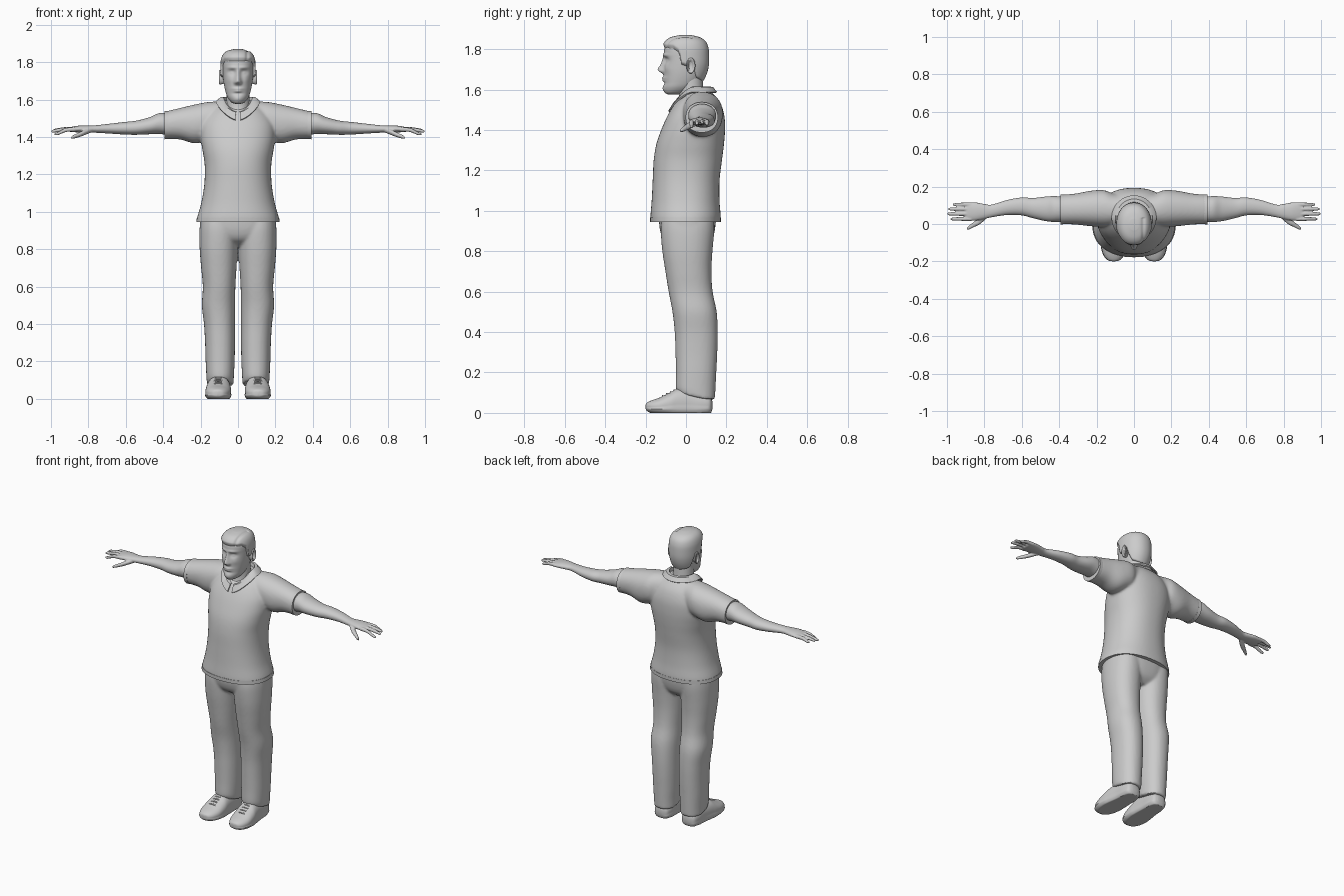
import bpy, bmesh, math
from mathutils import Vector


def spline(keys, steps):
    """Catmull-Rom interpolation through rows of numbers."""
    out = []
    for i in range(len(keys) - 1):
        k = [keys[max(i - 1, 0)], keys[i], keys[i + 1], keys[min(i + 2, len(keys) - 1)]]
        for s in range(steps):
            t = s / steps
            out.append([0.5 * (2 * b + (c - a) * t + (2 * a - 5 * b + 4 * c - d) * t * t
                        + (3 * b - a - 3 * c + d) * t ** 3) for a, b, c, d in zip(*k)])
    return out + [list(keys[-1])]


def loft(bm, axis, keys, n=40, steps=5, power=2.0):
    """Skin ovals along an axis; key = (t, centre1, centre2, radius1, radius2)."""
    rings = []
    for t, c1, c2, r1, r2 in spline(keys, steps):
        ring = []
        for i in range(n):
            a = 2 * math.pi * i / n
            u, v = [math.copysign(abs(f) ** (2 / power), f) for f in (math.cos(a), math.sin(a))]
            u, v = c1 + max(r1, .001) * u, c2 + max(r2, .001) * v
            ring.append(bm.verts.new({'x': (t, u, v), 'y': (u, t, v), 'z': (u, v, t)}[axis]))
        rings.append(ring)
    for a, b in zip(rings, rings[1:]):
        for i in range(n):
            bm.faces.new((a[i], a[(i + 1) % n], b[(i + 1) % n], b[i]))
    bm.faces.new(rings[0])
    bm.faces.new(rings[-1])


def span(z, front, back, half, cx=0):
    """Oval key on the z axis from front/back limits and half width."""
    return (z, cx, (front + back) / 2, half, (back - front) / 2)


def part(name, bm, mirror=False, voxel=0, smooth=0, solid=0, angle=40):
    bmesh.ops.recalc_face_normals(bm, faces=bm.faces)
    me = bpy.data.meshes.new(name)
    bm.to_mesh(me)
    bm.free()
    ob = bpy.data.objects.new(name, me)
    bpy.context.collection.objects.link(ob)
    bpy.ops.object.select_all(action='DESELECT')
    ob.select_set(True)
    bpy.context.view_layer.objects.active = ob
    if voxel:
        m = ob.modifiers.new('Fuse', 'REMESH')
        m.mode, m.voxel_size = 'VOXEL', voxel
    if smooth:
        m = ob.modifiers.new('Relax', 'SMOOTH')
        m.factor, m.iterations = 0.5, smooth
    if solid:
        m = ob.modifiers.new('Thickness', 'SOLIDIFY')
        m.thickness, m.offset = solid, 0
    if mirror:
        ob.modifiers.new('Mirror', 'MIRROR').use_mirror_merge = False
    for m in list(ob.modifiers):
        bpy.ops.object.modifier_apply(modifier=m.name)
    bpy.ops.object.shade_smooth_by_angle(angle=math.radians(angle))
    return ob


# Shirt: torso fused with one loft running from sleeve to sleeve
bm = bmesh.new()
loft(bm, 'z', [span(*k) for k in (
    (.945, -.175, .17, .222), (.975, -.176, .172, .217), (1.05, -.17, .166, .196),
    (1.15, -.165, .166, .18), (1.25, -.16, .178, .178), (1.33, -.147, .188, .19),
    (1.40, -.123, .193, .2), (1.47, -.092, .19, .195), (1.53, -.055, .172, .16),
    (1.57, -.012, .143, .12), (1.595, .0, .115, .085))], n=64, power=2.25)
half = [(.39, .078, 1.463, .078, .073), (.31, .08, 1.471, .083, .084), (.23, .083, 1.47, .095, .104),
        (.16, .083, 1.485, .098, .102), (.09, .075, 1.49, .085, .1)]
loft(bm, 'x', [(-k[0], *k[1:]) for k in half] + half[::-1], n=48, power=2.2)
part('shirt', bm, voxel=.008, smooth=7)

# Sleeve cuffs and shirt hem
bm = bmesh.new()
loft(bm, 'x', [(.372, .078, 1.464, .079, .075), (.394, .078, 1.463, .08, .075)], steps=2, power=2.2)
part('sleeve_cuff', bm, mirror=True)
bm = bmesh.new()
loft(bm, 'z', [span(.945, -.177, .172, .223), span(.968, -.178, .173, .22)], n=64, steps=2, power=2.25)
part('shirt_hem', bm)

# Collar: folded band around the neck, open at the front
bm = bmesh.new()
rows = []
for i in range(61):
    a = math.radians(7 + 346 * i / 60)
    s, c = math.sin(a), math.cos(a)
    z = 1.612 - .08 * max(0, c) ** 1.5
    tip = .016 * max(0, c) ** 6
    rows.append([bm.verts.new(p) for p in (
        (.076 * s, .036 - .08 * c, z - .02), (.08 * s, .036 - .083 * c, z),
        (.092 * s, .035 - .097 * c, z - .002), (.117 * s, .032 - .118 * c, z - .026 - tip))])
for a, b in zip(rows, rows[1:]):
    for j in range(3):
        bm.faces.new((a[j], a[j + 1], b[j + 1], b[j]))
part('collar', bm, solid=.008)

# Trousers: two legs fused with the hips
bm = bmesh.new()
for s in (-1, 1):
    loft(bm, 'z', [span(z, f, b, (o - i) / 2, s * (o + i) / 2) for z, f, b, i, o in (
        (.065, -.04, .143, .024, .166), (.12, -.05, .146, .022, .169), (.2, -.05, .15, .018, .173),
        (.3, -.052, .155, .016, .176), (.4, -.056, .157, .016, .182), (.5, -.067, .152, .015, .193),
        (.6, -.086, .132, .014, .188), (.7, -.102, .126, .008, .197), (.8, -.117, .131, .003, .205),
        (.9, -.125, .14, .0, .206), (.96, -.12, .14, .01, .2))], power=2.2)
loft(bm, 'z', [span(.815, -.05, .09, .07), span(.85, -.105, .125, .16), span(.9, -.128, .142, .2),
               span(.97, -.135, .15, .204)], n=56, power=2.4)
for v in bm.verts:   # cuffs rise over the instep
    if v.co.z < .12:
        v.co.z += .035 * (.12 - v.co.z) / .055 * min(1, max(0, (.1 - v.co.y) / .14))
part('trousers', bm, voxel=.008, smooth=5)

# Shoes with flattened soles
bm = bmesh.new()
loft(bm, 'y', [(-.2, .108, .03, .004, .008), (-.194, .108, .03, .03, .02), (-.17, .108, .03, .052, .032),
               (-.13, .107, .033, .066, .043), (-.08, .105, .04, .068, .06), (-.04, .103, .045, .064, .075),
               (.02, .1, .045, .058, .075), (.08, .099, .04, .055, .06), (.118, .099, .038, .045, .045),
               (.13, .099, .038, .02, .02)], n=48, power=2.3)
for v in bm.verts:
    if v.co.z < .024:
        v.co.x = .104 + (v.co.x - .104) * 1.07
    v.co.z = max(v.co.z, 0)
part('shoe', bm, mirror=True, angle=50)

# Shoe laces
bm = bmesh.new()
for y, z in ((-.115, .085), (-.095, .095), (-.075, .104), (-.058, .113)):
    loft(bm, 'x', [(.07, y + .006, z - .016, .004, .004), (.09, y, z - .002, .004, .004),
                   (.12, y, z - .002, .004, .004), (.14, y + .006, z - .016, .004, .004)], n=8, steps=3)
part('laces', bm, mirror=True)

# Arm, palm, fingers and thumb fused together
bm = bmesh.new()
loft(bm, 'x', [(.36, .078, 1.468, .066, .058), (.42, .08, 1.472, .069, .056), (.47, .081, 1.461, .066, .046),
               (.54, .085, 1.45, .054, .038), (.6, .094, 1.447, .048, .034), (.68, .088, 1.445, .04, .027),
               (.76, .07, 1.443, .034, .02), (.8, .067, 1.443, .04, .019), (.85, .067, 1.443, .049, .018),
               (.895, .067, 1.44, .048, .013), (.905, .067, 1.44, .04, .006)], power=2.1)
for y, tip, dz in ((.027, .982, -.018), (.054, 1.0, -.004), (.08, .994, 0), (.104, .97, -.006)):
    loft(bm, 'x', [(.87, y, 1.442, .011, .012), (.92, y, 1.443 + dz * .3, .0105, .011),
                   (tip - .02, y, 1.437 + dz, .009, .009), (tip - .004, y, 1.434 + dz, .006, .006),
                   (tip, y, 1.434 + dz, .002, .002)], n=14)
loft(bm, 'x', [(.785, .05, 1.438, .018, .014), (.825, .017, 1.422, .019, .014), (.86, -.005, 1.408, .014, .012),
               (.885, -.021, 1.399, .01, .009), (.895, -.027, 1.395, .003, .003)], n=16)
part('arm', bm, mirror=True, voxel=.004, smooth=3)

# Neck
bm = bmesh.new()
loft(bm, 'z', [span(1.5, -.055, .1, .07), span(1.55, -.038, .092, .064), span(1.6, -.035, .086, .062),
               span(1.69, -.04, .08, .06)])
part('neck', bm)

# Head: skull loft, then soft bumps and dents for the face
SKULL = [span(*k) for k in (
    (1.577, -.09, -.03, .012), (1.585, -.103, .0, .035), (1.61, -.11, .04, .055), (1.64, -.109, .07, .066),
    (1.68, -.109, .09, .075), (1.72, -.108, .1, .08), (1.76, -.109, .102, .082), (1.8, -.108, .1, .082),
    (1.83, -.095, .088, .073), (1.848, -.07, .062, .054), (1.857, -.03, .025, .022))]
FACE = ((0, 1.70, .011, .013, .026), (0, 1.73, .009, .02, .014), (.012, 1.692, .007, .007, .009),
        (.032, 1.746, .015, .010, -.014), (.033, 1.744, .009, .006, .006), (.03, 1.771, .02, .006, .006),
        (0, 1.658, .019, .005, .009), (0, 1.645, .015, .005, .009), (0, 1.632, .02, .006, -.004),
        (0, 1.603, .018, .012, .006), (.045, 1.705, .014, .014, .004))
bm = bmesh.new()
loft(bm, 'z', SKULL, n=160, steps=9, power=2.15)
for v in bm.verts:
    if v.co.y < -.03:
        x, z = abs(v.co.x), v.co.z
        v.co.y -= sum(d * math.exp(-((x - cx) / sx) ** 2 / 2 - ((z - cz) / sz) ** 2 / 2)
                      for cx, cz, sx, sz, d in FACE)
part('head', bm, angle=60)

# Hair: a skull copy that rises above the hairline and sinks below it
LINE = ((-.2, 1.815), (-.06, 1.803), (-.035, 1.785), (-.022, 1.725), (.008, 1.715),
        (.028, 1.745), (.05, 1.66), (.09, 1.635), (.2, 1.635))


def hairline(y):
    for (y0, z0), (y1, z1) in zip(LINE, LINE[1:]):
        if y <= y1:
            return z0 + (z1 - z0) * (y - y0) / (y1 - y0)


bm = bmesh.new()
loft(bm, 'z', SKULL, n=128, steps=8, power=2.15)
for v in bm.verts:
    rise = max(-1, min(1, (v.co.z - hairline(v.co.y)) / .012))
    part_line = .005 * math.exp(-((v.co.x - .045) / .008) ** 2) if v.co.y < .03 else 0
    v.co += (v.co - Vector((0, 0, 1.74))).normalized() * (.013 * rise - part_line)
part('hair', bm, angle=60)

# Ears: flattened shells with a hollow
bm = bmesh.new()
loft(bm, 'x', [(.07, .018, 1.715, .014, .028), (.086, .02, 1.717, .018, .034), (.096, .024, 1.719, .022, .039),
               (.101, .025, 1.719, .019, .035), (.098, .024, 1.719, .014, .027), (.09, .022, 1.718, .008, .018)],
     n=28, steps=4)
part('ear', bm, mirror=True, angle=60)
